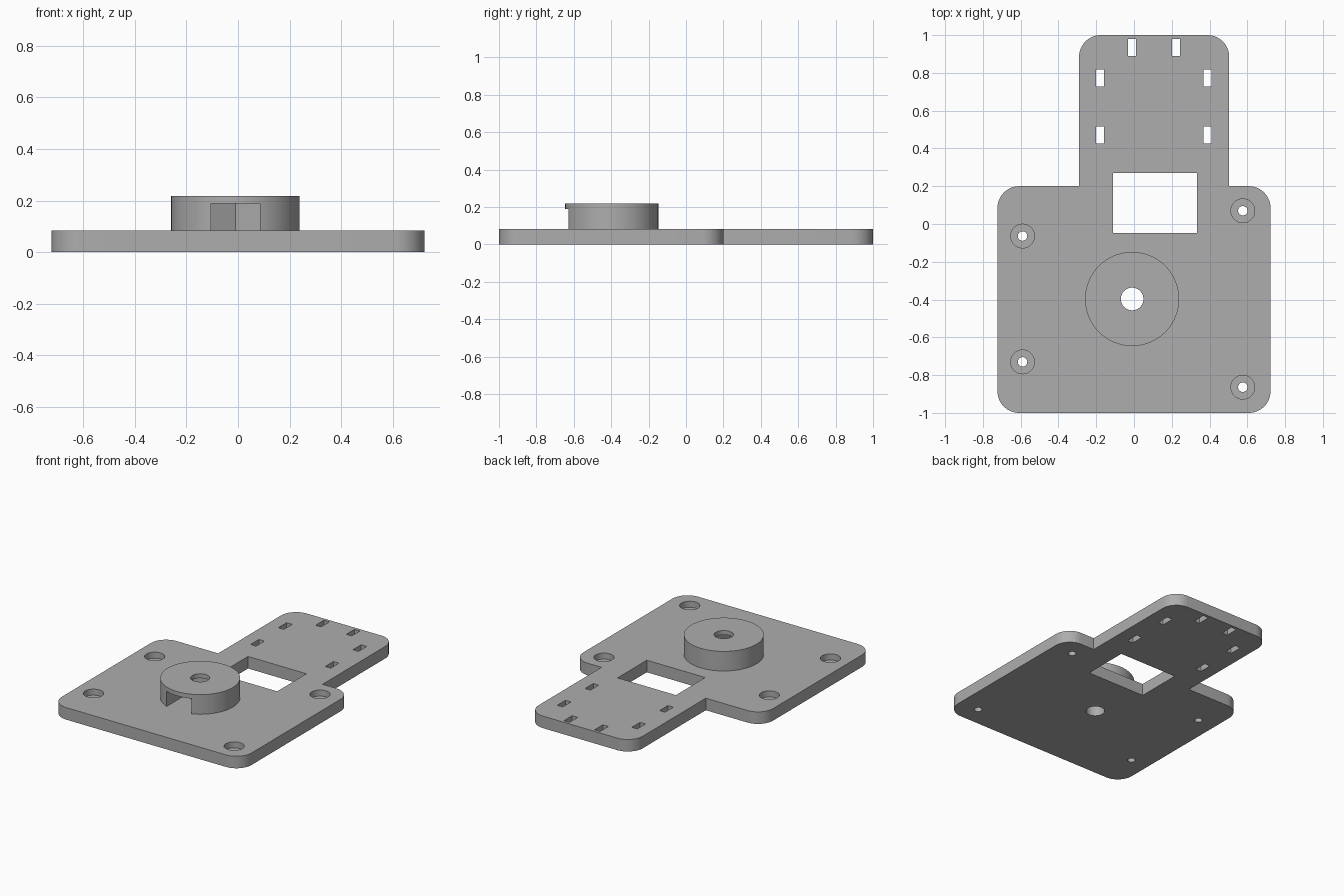
import bpy, bmesh, math

if "Cube" in bpy.data.objects:
    bpy.data.objects.remove(bpy.data.objects["Cube"], do_unlink=True)

PLATE_TOP = 0.083
BOSS_TOP = 0.218
BOSS = (-0.01, -0.397)

grey = bpy.data.materials.new("Plain grey")
grey.use_nodes = True
colour = (0.42, 0.42, 0.42, 1)
grey.diffuse_color = colour
grey.node_tree.nodes["Principled BSDF"].inputs["Base Color"].default_value = colour


def prism(name, points, z0, z1):
    """Extrude a counter-clockwise outline from z0 to z1."""
    bm = bmesh.new()
    face = bm.faces.new([bm.verts.new((x, y, z0)) for x, y in points])
    top = bmesh.ops.extrude_face_region(bm, geom=[face])["geom"]
    for v in top:
        if isinstance(v, bmesh.types.BMVert):
            v.co.z = z1
    bmesh.ops.recalc_face_normals(bm, faces=bm.faces)
    mesh = bpy.data.meshes.new(name)
    bm.to_mesh(mesh)
    bm.free()
    mesh.materials.append(grey)
    obj = bpy.data.objects.new(name, mesh)
    bpy.context.collection.objects.link(obj)
    return obj


def arc(cx, cy, r, start, sweep, steps):
    return [(cx + r * math.cos(math.radians(start + sweep * i / steps)),
             cy + r * math.sin(math.radians(start + sweep * i / steps)))
            for i in range(steps + 1)]


def circle(cx, cy, r, n=48):
    return arc(cx, cy, r, 0, 360, n)[:-1]


def rect(cx, cy, w, h):
    return [(cx + sx * w / 2, cy + sy * h / 2)
            for sx, sy in ((-1, -1), (1, -1), (1, 1), (-1, 1))]


def cut(target, points, z0, z1):
    """Subtract a prism from the target and discard the cutter."""
    cutter = prism("cutter", points, z0, z1)
    cutter.hide_render = True
    mod = target.modifiers.new("cut", "BOOLEAN")
    mod.operation = "DIFFERENCE"
    mod.solver = "EXACT"
    mod.object = cutter
    bpy.ops.object.select_all(action="DESELECT")
    bpy.context.view_layer.objects.active = target
    target.select_set(True)
    bpy.ops.object.modifier_apply(modifier=mod.name)
    bpy.data.objects.remove(cutter, do_unlink=True)


# Base plate: wide body and narrower tab, rounded outer corners
R, W, SHOULDER = 0.115, 0.723, 0.2
TAB_L, TAB_R = -0.291, 0.504
outline = (arc(-W + R, -1 + R, R, 180, 90, 12)
           + arc(W - R, -1 + R, R, 270, 90, 12)
           + arc(W - R, SHOULDER - R, R, 0, 90, 12)
           + [(TAB_R, SHOULDER)]
           + arc(TAB_R - R, 1 - R, R, 0, 90, 12)
           + arc(TAB_L + R, 1 - R, R, 90, 90, 12)
           + [(TAB_L, SHOULDER)]
           + arc(-W + R, SHOULDER - R, R, 90, 90, 12))
plate = prism("base_plate", outline, 0, PLATE_TOP)

# Rectangular window
cut(plate, rect(0.11, 0.111, 0.445, 0.318), -0.1, 0.2)

# Cable-tie slots
for x, y in ((-0.011, 0.935), (0.223, 0.935), (-0.18, 0.772),
             (0.388, 0.772), (-0.18, 0.47), (0.388, 0.47)):
    cut(plate, rect(x, y, 0.042, 0.09), -0.1, 0.2)

# Counterbored screw holes
for x, y in ((-0.59, -0.064), (-0.59, -0.73), (0.576, 0.07), (0.576, -0.864)):
    cut(plate, circle(x, y, 0.063), PLATE_TOP - 0.042, 0.2)
    cut(plate, circle(x, y, 0.025, 32), -0.1, 0.2)

# Round boss with a hexagonal nut pocket open to the front
boss = prism("round_boss", circle(*BOSS, 0.249, 96), PLATE_TOP, BOSS_TOP)
half = 0.095
side = half / math.sqrt(3)
bx, by = BOSS
cut(boss, [(bx - half, by - 0.4), (bx + half, by - 0.4), (bx + half, by + side),
           (bx, by + 2 * side), (bx - half, by + side)], 0, 0.188)

# Central shaft hole through both parts
for part in (plate, boss):
    cut(part, circle(*BOSS, 0.06), -0.1, 0.4)

for part in (plate, boss):
    bpy.ops.object.select_all(action="DESELECT")
    bpy.context.view_layer.objects.active = part
    part.select_set(True)
    bpy.ops.object.shade_smooth_by_angle(angle=math.radians(30))
